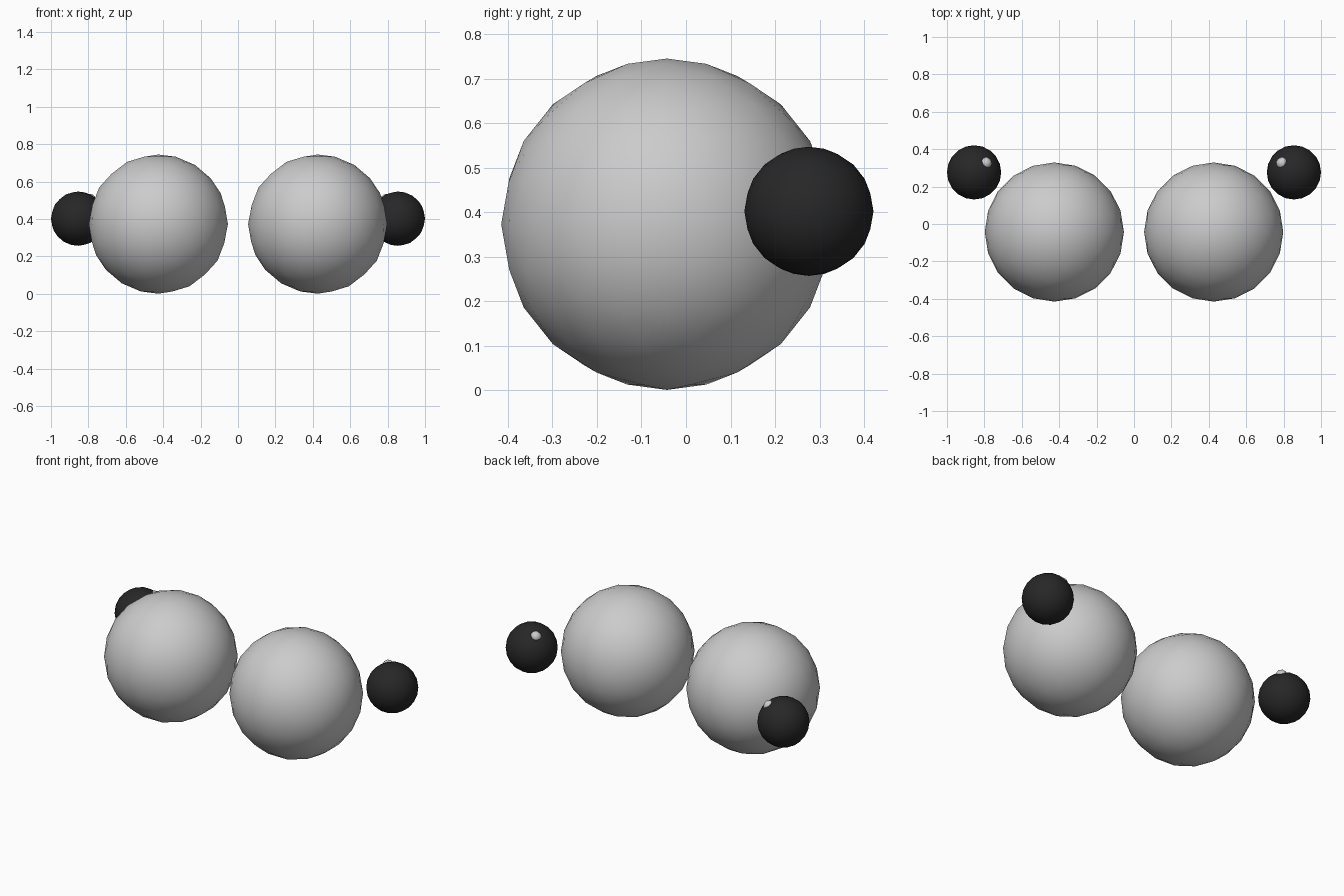
import bpy

if "Cube" in bpy.data.objects:
    bpy.data.objects.remove(bpy.data.objects["Cube"])

# dark colour for the pupils
dark = bpy.data.materials.new("dark")
dark.diffuse_color = (0.02, 0.02, 0.02, 1)
dark.use_nodes = True
dark.node_tree.nodes["Principled BSDF"].inputs["Base Color"].default_value = dark.diffuse_color


def ball(name, radius, loc, detail, mat=None):
    bpy.ops.mesh.primitive_ico_sphere_add(subdivisions=detail, radius=radius, location=loc)
    ob = bpy.context.object
    ob.name = name
    bpy.ops.object.shade_smooth()
    if mat:
        ob.data.materials.append(mat)
    return ob


for side, s in (("left", -1), ("right", 1)):
    # large eyeball
    ball(side + "_eyeball", 0.372, (s * 0.426, -0.043, 0.373), 3)
    # small dark pupil floating beside it
    px, py, pz = 0.855, 0.276, 0.402
    ball(side + "_pupil", 0.145, (s * px, py, pz), 3, dark)
    # tiny highlight half sunk into the pupil
    ball(side + "_highlight", 0.033, (s * (px - 0.062), py + 0.049, pz + 0.100), 2)
